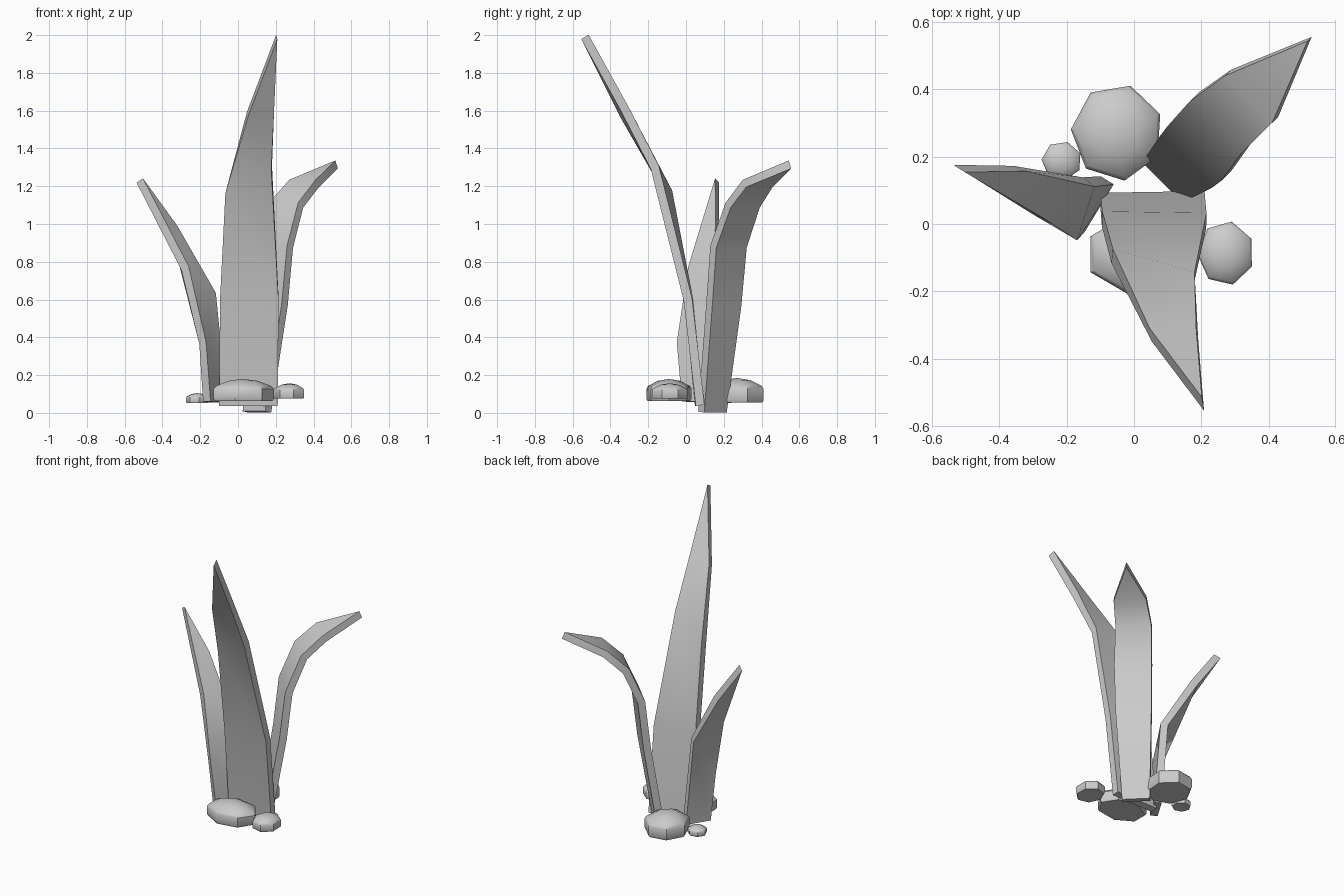
import bpy, bmesh, math
from mathutils import Vector

if "Cube" in bpy.data.objects:
    bpy.data.objects.remove(bpy.data.objects["Cube"])


def finish(name, bm):
    bmesh.ops.recalc_face_normals(bm, faces=bm.faces[:])
    me = bpy.data.meshes.new(name)
    bm.to_mesh(me)
    bm.free()
    ob = bpy.data.objects.new(name, me)
    bpy.context.collection.objects.link(ob)
    bpy.ops.object.select_all(action='DESELECT')
    ob.select_set(True)
    bpy.context.view_layer.objects.active = ob
    bpy.ops.object.shade_smooth_by_angle(angle=math.radians(35))
    return ob


def skin(bm, rings):
    """Join consecutive closed rings with quads."""
    for a, b in zip(rings, rings[1:]):
        n = len(a)
        for i in range(n):
            j = (i + 1) % n
            bm.faces.new((a[i], a[j], b[j], b[i]))


def blade(name, rows, tip, thick=0.046):
    """Thick leaf through rows of (left, right) points, ending in a chisel tip."""
    rows = [(Vector(l), Vector(r)) for l, r in rows]
    tip = Vector(tip)
    mids = [(l + r) / 2 for l, r in rows] + [tip]
    bm = bmesh.new()
    rings = []
    for i, (l, r) in enumerate(rows):
        along = (mids[i + 1] - mids[i]).normalized()
        if i:
            along += (mids[i] - mids[i - 1]).normalized()
        n = (r - l).cross(along).normalized() * thick / 2
        rings.append([bm.verts.new(p) for p in (l - n, r - n, r + n, l + n)])
    l, r = rows[-1]
    n = (r - l).cross(tip - mids[-2]).normalized() * thick / 2
    lo, hi = bm.verts.new(tip - n), bm.verts.new(tip + n)
    skin(bm, rings)
    a, b, c, d = rings[-1]
    for f in ((a, b, lo), (b, c, hi, lo), (c, d, hi), (d, a, lo, hi)):
        bm.faces.new(f)
    bm.faces.new(rings[0])
    return finish(name, bm)


def pebble(name, centre, rx, ry, z0, z1, start):
    """Seven-sided domed stone."""
    profile = [(0.95, 0), (1, 0.1), (1, 0.55), (0.92, 0.68), (0.5, 0.91)]
    bm = bmesh.new()
    rings = []
    for s, h in profile:
        ring = []
        for k in range(7):
            a = math.radians(start) + k * math.tau / 7
            ring.append(bm.verts.new((centre[0] + rx * s * math.cos(a),
                                      centre[1] + ry * s * math.sin(a),
                                      z0 + (z1 - z0) * h)))
        rings.append(ring)
    skin(bm, rings)
    bm.faces.new(rings[0])
    top = bm.verts.new((centre[0], centre[1], z1))
    for i in range(7):
        bm.faces.new((rings[-1][i], rings[-1][(i + 1) % 7], top))
    return finish(name, bm)


# Tall blade leaning to the front
blade("tall_blade", [
    ((-0.10, 0.07, 0.04), (0.21, 0.075, 0.04)),
    ((-0.095, 0.015, 0.60), (0.215, 0.01, 0.60)),
    ((-0.065, -0.095, 1.17), (0.178, -0.165, 1.30)),
    ((0.05, -0.33, 1.58), (0.188, -0.33, 1.62))], (0.205, -0.535, 1.99))

# Blade curling over to the back right: centreline points with half widths
d = Vector((0.70, -0.70, 0))
curl = [((0.10, 0.14, 0.005), 0.085), ((0.17, 0.20, 0.57), 0.11),
        ((0.195, 0.225, 0.88), 0.115), ((0.255, 0.30, 1.10), 0.11),
        ((0.35, 0.38, 1.215), 0.10)]
blade("curled_blade", [(Vector(c) - d * w, Vector(c) + d * w) for c, w in curl],
      (0.522, 0.55, 1.315))

# Short twisted blade leaning left
blade("short_blade", [
    ((-0.165, -0.01, 0.06), (-0.08, 0.13, 0.06)),
    ((-0.187, -0.035, 0.37), (-0.135, 0.125, 0.63)),
    ((-0.28, 0.02, 0.765), (-0.34, 0.165, 0.98))], (-0.52, 0.165, 1.23))

# Stones around the base
pebble("front_stone", (0.022, -0.09), 0.168, 0.123, 0.062, 0.18, 0)
pebble("back_stone", (-0.05, 0.272), 0.138, 0.145, 0.055, 0.185, 22)
pebble("right_stone", (0.273, -0.087), 0.085, 0.096, 0.075, 0.157, 27)
pebble("small_stone", (-0.215, 0.188), 0.06, 0.058, 0.052, 0.105, 22)
